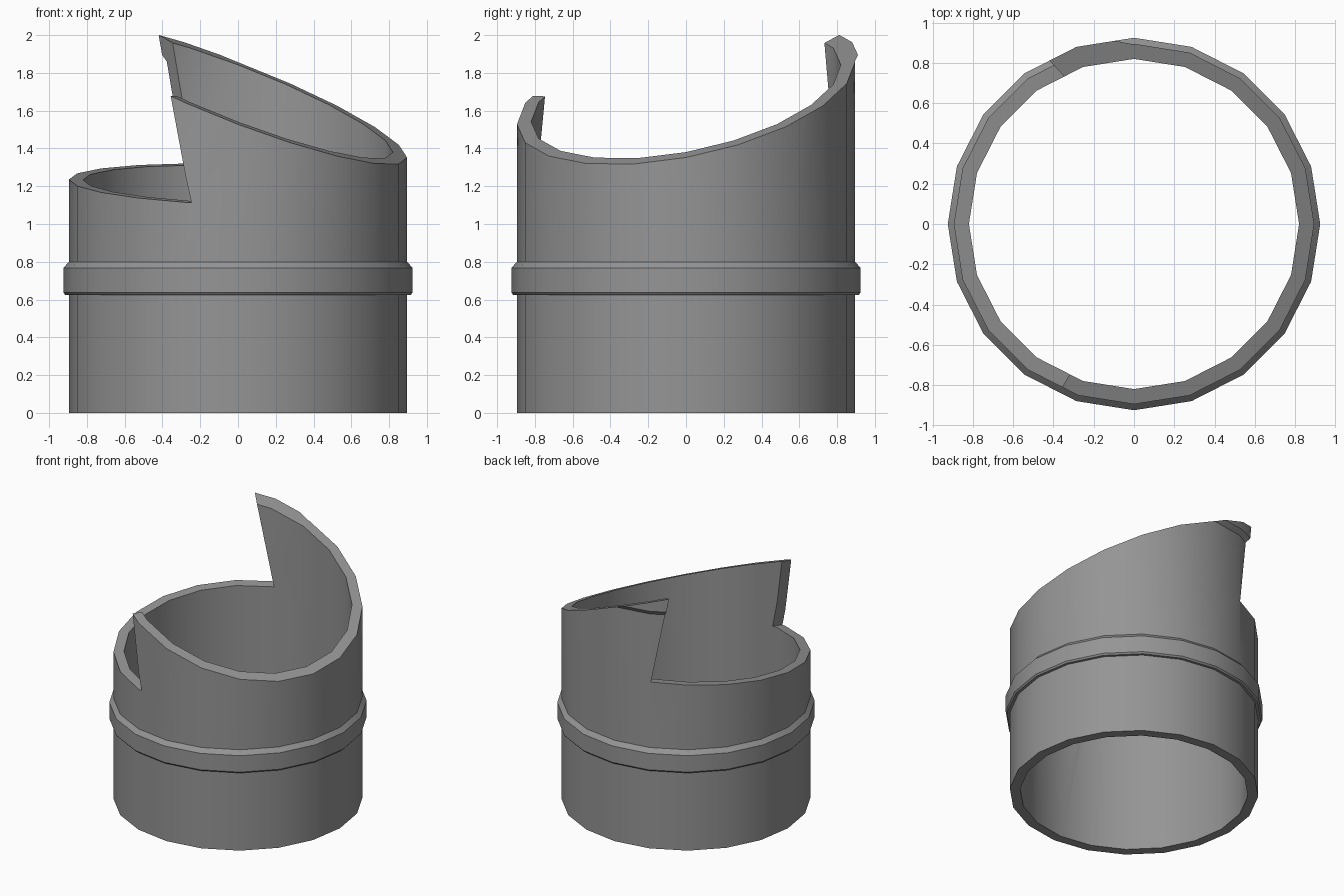
import bpy
import bmesh
from math import cos, sin, tau, radians

cube = bpy.data.objects.get("Cube")
if cube:
    bpy.data.objects.remove(cube, do_unlink=True)

SIDES = 20
OUTER, INNER, BAND = 0.895, 0.82, 0.925


def make_object(name, bm):
    bmesh.ops.recalc_face_normals(bm, faces=bm.faces[:])
    mesh = bpy.data.meshes.new(name)
    bm.to_mesh(mesh)
    bm.free()
    obj = bpy.data.objects.new(name, mesh)
    bpy.context.collection.objects.link(obj)
    return obj


def lathe(name, profile):
    """Turn a closed (radius, height) profile around the z axis."""
    bm = bmesh.new()
    rings = [[bm.verts.new((r * cos(tau * i / SIDES), r * sin(tau * i / SIDES), z))
              for r, z in profile] for i in range(SIDES)]
    n = len(profile)
    for i, ring in enumerate(rings):
        nxt = rings[(i + 1) % SIDES]
        for j in range(n):
            k = (j + 1) % n
            bm.faces.new((ring[j], nxt[j], nxt[k], ring[k]))
    return make_object(name, bm)


def prism(name, outline, floor, top, lean=0.0, lean_from=0.0):
    """Column with a sloping floor plane, leaning in x with height."""
    a, b, c = floor
    bm = bmesh.new()
    low, high = [], []
    for x, y in outline:
        # solve the sloping floor for the leaned position
        z = (a + b * (x - lean * lean_from) + c * y) / (1 - b * lean)
        low.append(bm.verts.new((x + lean * (z - lean_from), y, z)))
        high.append(bm.verts.new((x + lean * (top - lean_from), y, top)))
    bm.faces.new(low)
    bm.faces.new(high)
    for i in range(len(outline)):
        j = (i + 1) % len(outline)
        bm.faces.new((low[i], low[j], high[j], high[i]))
    return make_object(name, bm)


def cut(obj, cutter):
    cutter.hide_render = True
    mod = obj.modifiers.new("cut", "BOOLEAN")
    mod.operation = "DIFFERENCE"
    mod.solver = "EXACT"
    mod.object = cutter
    bpy.ops.object.select_all(action="DESELECT")
    bpy.context.view_layer.objects.active = obj
    obj.select_set(True)
    bpy.ops.object.modifier_apply(modifier=mod.name)
    bpy.data.objects.remove(cutter, do_unlink=True)


# Hollow tube with a raised middle band and a flared upper rim
tube = lathe("broken_tube", [
    (INNER, 0), (OUTER, 0),
    (OUTER, 0.625), (0.915, 0.625), (BAND, 0.637), (BAND, 0.767), (OUTER, 0.80),
    (OUTER, 1.86), (BAND, 1.895), (BAND, 2.3), (INNER, 2.3),
])

# Slanted slice across the top
cut(tube, prism("slice_cutter", [(-2, -2), (2, -2), (2, 2), (-2, 2)],
                (1.692, -0.38, 0.184), 4))

# Leaning wedge notch on the right-hand side
cut(tube, prism("notch_cutter",
                [(0.19, 0.15), (-0.66, 1.2), (-1.8, 1.2), (-1.8, -1.2), (-0.582, -1.2)],
                (1.209, -0.03, 0.121), 3, lean=-0.24, lean_from=1.69))

# Plain grey material
grey = bpy.data.materials.new("grey")
grey.use_nodes = True
colour = (0.3, 0.3, 0.3, 1)
grey.diffuse_color = colour
grey.node_tree.nodes["Principled BSDF"].inputs["Base Color"].default_value = colour
tube.data.materials.clear()
tube.data.materials.append(grey)
for poly in tube.data.polygons:
    poly.material_index = 0

bpy.ops.object.select_all(action="DESELECT")
bpy.context.view_layer.objects.active = tube
tube.select_set(True)
bpy.ops.object.shade_smooth_by_angle(angle=radians(30))
